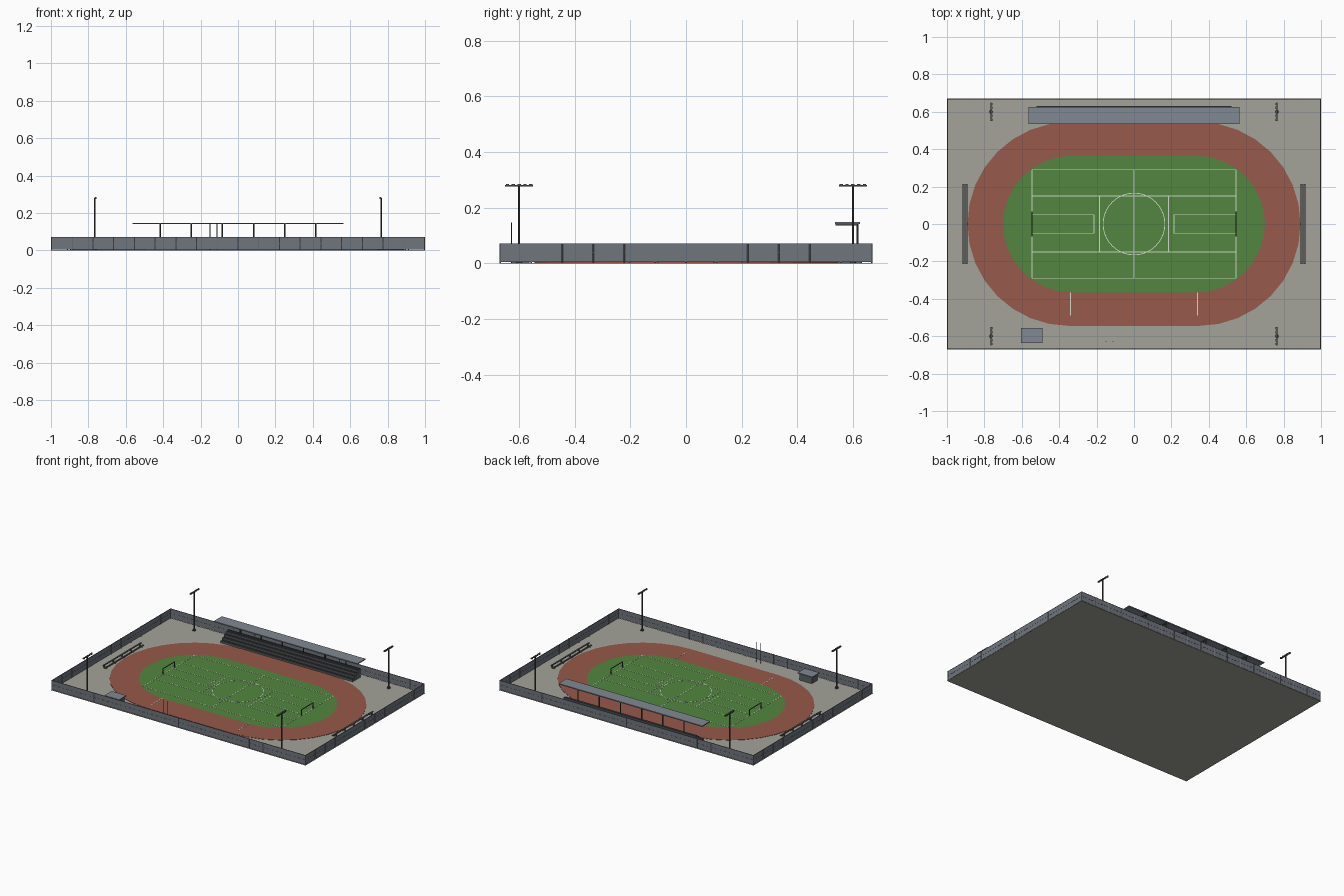
import bpy, bmesh, math
from mathutils import Matrix, Vector

if "Cube" in bpy.data.objects:
    bpy.data.objects.remove(bpy.data.objects["Cube"])


def material(name, rgb):
    m = bpy.data.materials.new(name)
    m.diffuse_color = (*rgb, 1)
    m.use_nodes = True
    m.node_tree.nodes["Principled BSDF"].inputs["Base Color"].default_value = m.diffuse_color
    return m


CONCRETE = material("concrete", (0.37, 0.36, 0.32))
RED = material("track_red", (0.31, 0.10, 0.07))
GREEN = material("grass", (0.085, 0.24, 0.05))
WHITE = material("line_white", (0.65, 0.72, 0.60))
MESH = material("fence_grey", (0.16, 0.18, 0.21))
STEEL = material("dark_steel", (0.06, 0.065, 0.07))
SEAT = material("stand_grey", (0.11, 0.115, 0.12))
ROOF = material("roof_grey", (0.22, 0.25, 0.29))


def finish(bm, name, mat):
    me = bpy.data.meshes.new(name)
    bm.to_mesh(me)
    bm.free()
    me.materials.append(mat)
    ob = bpy.data.objects.new(name, me)
    bpy.context.collection.objects.link(ob)
    return ob


def boxes(name, items, mat):
    """One object from (x0, x1, y0, y1, z0, z1) boxes."""
    bm = bmesh.new()
    for x0, x1, y0, y1, z0, z1 in items:
        M = Matrix.Translation(((x0 + x1) / 2, (y0 + y1) / 2, (z0 + z1) / 2))
        bmesh.ops.create_cube(bm, size=1, matrix=M @ Matrix.Diagonal((x1 - x0, y1 - y0, z1 - z0, 1)))
    return finish(bm, name, mat)


def rods(name, items, mat, sides=8):
    """One object from vertical (x, y, z0, z1, radius) cylinders."""
    bm = bmesh.new()
    for x, y, z0, z1, r in items:
        bmesh.ops.create_cone(bm, cap_ends=True, segments=sides, radius1=r, radius2=r, depth=z1 - z0,
                              matrix=Matrix.Translation((x, y, (z0 + z1) / 2)))
    return finish(bm, name, mat)


def oval(r, half, n=16):
    right = [(half + r * math.cos(a), r * math.sin(a))
             for a in (-math.pi / 2 + math.pi * i / n for i in range(n + 1))]
    return right + [(-x, -y) for x, y in right]


def ring(name, outer, inner, z0, z1, mat):
    """Closed band between two matching outlines."""
    bm = bmesh.new()
    loops = [[bm.verts.new((x, y, z)) for x, y in o]
             for o, z in ((outer, z0), (outer, z1), (inner, z1), (inner, z0))]
    n = len(outer)
    for k in range(4):
        a, b = loops[k], loops[(k + 1) % 4]
        for i in range(n):
            j = (i + 1) % n
            bm.faces.new((a[i], a[j], b[j], b[i]))
    return finish(bm, name, mat)


def slab(name, outline, z0, z1, mat):
    bm = bmesh.new()
    f = bm.faces.new([bm.verts.new((x, y, z0)) for x, y in outline])
    top = bmesh.ops.extrude_face_region(bm, geom=[f])["geom"]
    bmesh.ops.translate(bm, vec=Vector((0, 0, z1 - z0)), verts=[v for v in top if isinstance(v, bmesh.types.BMVert)])
    bmesh.ops.recalc_face_normals(bm, faces=bm.faces)
    return finish(bm, name, mat)


# Ground, running track and grass
boxes("ground", [(-1, 1, -0.67, 0.67, 0, 0.002)], CONCRETE)
ring("running_track", oval(0.545, 0.345), oval(0.365, 0.335), 0.001, 0.004, RED)
slab("grass_field", oval(0.365, 0.335), 0.001, 0.004, GREEN)

# Painted lines
W = 0.002


def hline(x0, x1, y):
    return (x0, x1, y - W, y + W, 0.0035, 0.005)


def vline(x, y0, y1):
    return (x - W, x + W, y0, y1, 0.0035, 0.005)


lines = [vline(0, -0.29, 0.29)]
for s in (-1, 1):
    lines += [hline(-0.545, 0.545, 0.29 * s), hline(-0.545, 0.545, 0.15 * s),
              vline(0.545 * s, -0.29, 0.29), vline(0.185 * s, -0.15, 0.15),
              vline(0.214 * s, -0.05, 0.05), vline(0.34 * s, -0.49, -0.365)]
    for t in (-0.05, 0.05):
        lines.append(hline(*sorted((0.214 * s, 0.545 * s)), t))
boxes("painted_lines", lines, WHITE)
circle = [(math.cos(a), math.sin(a)) for a in (2 * math.pi * i / 40 for i in range(40))]
ring("centre_circle", [(x * 0.167, y * 0.167) for x, y in circle],
     [(x * 0.163, y * 0.163) for x, y in circle], 0.0035, 0.005, WHITE)

# Goals
goal = []
for s in (-1, 1):
    x = 0.545 * s
    for y in (-0.065, 0.065):
        goal.append((x - W, x + W, y - W, y + W, 0.003, 0.045))
    goal.append((x - W, x + W, -0.067, 0.067, 0.042, 0.046))
boxes("goals", goal, STEEL)

# Perimeter fence: panels, posts and rails
panels, posts, rails = [], [], []
for s in (-1, 1):
    x, y = 0.997 * s, 0.667 * s
    panels += [(-0.997, 0.997, y - 0.001, y + 0.001, 0.005, 0.07),
               (x - 0.001, x + 0.001, -0.667, 0.667, 0.005, 0.07)]
    for z in (0.038, 0.07):
        rails += [(-0.999, 0.999, y - W, y + W, z - 0.001, z + 0.001),
                  (x - W, x + W, -0.669, 0.669, z - 0.001, z + 0.001)]
    posts += [(-0.997 + 1.994 * i / 18, y, 0, 0.072, 0.0027) for i in range(19)]
    posts += [(x, -0.667 + 1.334 * i / 12, 0, 0.072, 0.0027) for i in range(1, 12)]
boxes("fence_panels", panels, MESH)
boxes("fence_rails", rails, MESH)
rods("fence_posts", posts, MESH, 6)

# Main stand: stepped rows with seats, posts and roof
boxes("stand_steps", [(-0.52, 0.52, 0.545 + 0.02 * i, 0.625, 0.002 + 0.014 * i, 0.016 + 0.014 * i)
                      for i in range(4)], SEAT)
boxes("stand_benches", [(-0.515, 0.515, 0.551 + 0.02 * i, 0.560 + 0.02 * i, 0.016 + 0.014 * i, 0.021 + 0.014 * i)
                        for i in range(4)], STEEL)
boxes("stand_back", [(-0.52, 0.52, 0.625, 0.632, 0.002, 0.066)], STEEL)
xs = [(-2.5 + i) / 6 for i in range(6)]
rods("stand_roof_posts", [(x, 0.617, 0.002, 0.141, 0.004) for x in xs], STEEL)
boxes("stand_roof", [(-0.565, 0.565, 0.535, 0.625, 0.141, 0.148)], ROOF)
boxes("stand_roof_beams", [(x - 0.003, x + 0.003, 0.538, 0.621, 0.136, 0.142) for x in xs], STEEL)

# Side bleachers at both ends
side = []
for s in (-1, 1):
    for x, h in ((0.896, 0.014), (0.912, 0.026)):
        side.append((s * x - 0.005, s * x + 0.005, -0.215, 0.215, h - 0.005, h))
        side += [(s * x - 0.003, s * x + 0.003, y - 0.003, y + 0.003, 0.002, h)
                 for y in (-0.2, -0.1, 0, 0.1, 0.2)]
boxes("side_bleachers", side, SEAT)

# Control booth
boxes("booth_walls", [(-0.595, -0.5, -0.628, -0.563, 0.002, 0.05)], SEAT)
boxes("booth_roof", [(-0.605, -0.49, -0.635, -0.555, 0.05, 0.056)], ROOF)

# Flagpoles
rods("flagpoles", [(x, -0.627, 0.002, 0.146, 0.0018) for x in (-0.15, -0.112)], STEEL)

# Floodlight masts with lamp bars
masts, bars, lamps = [], [], []
for sx in (-1, 1):
    for sy in (-1, 1):
        x, y = 0.765 * sx, 0.6 * sy
        masts += [(x, y, 0.002, 0.28, 0.004), (x, y, 0.002, 0.01, 0.011)]
        bars.append((x - 0.003, x + 0.003, y - 0.05, y + 0.05, 0.277, 0.282))
        for i in range(5):
            c, lx = y - 0.042 + 0.021 * i, x - 0.004 * sx
            lamps.append((lx - 0.004, lx + 0.004, c - 0.006, c + 0.006, 0.276, 0.286))
rods("floodlight_masts", masts, STEEL)
boxes("floodlight_bars", bars, STEEL)
boxes("floodlight_lamps", lamps, SEAT)

# Consistent outward normals
for ob in bpy.data.objects:
    bm = bmesh.new()
    bm.from_mesh(ob.data)
    bmesh.ops.recalc_face_normals(bm, faces=bm.faces)
    bm.to_mesh(ob.data)
    bm.free()
